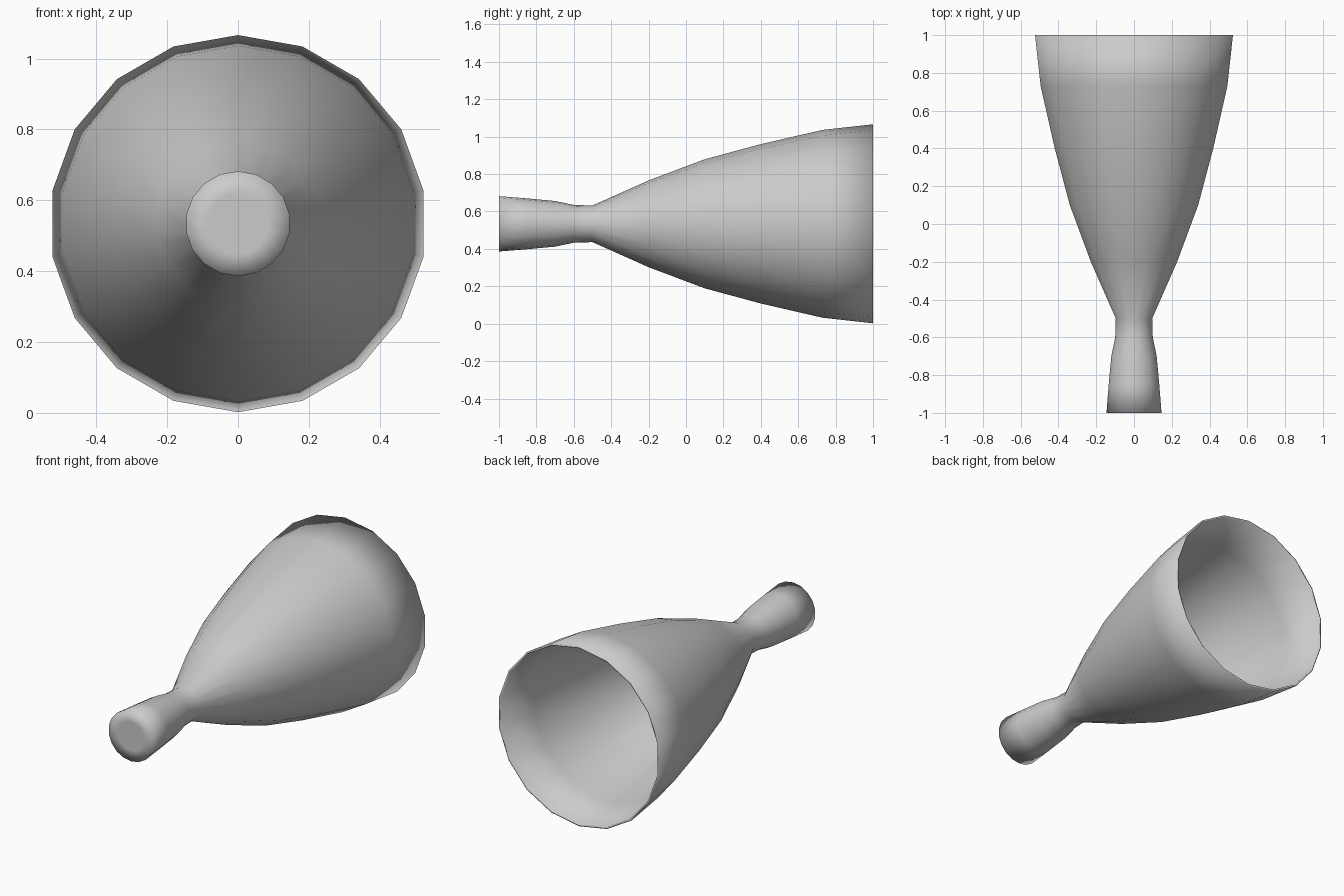
import bpy, bmesh
from math import sin, cos, pi

if "Cube" in bpy.data.objects:
    bpy.data.objects.remove(bpy.data.objects["Cube"])

SIDES = 18
AXIS_Z = 0.534
WALL = 0.01

# Outer profile as (y, radius), from chamber end to bell mouth
outer = [(-1.0, 0.085), (-1.0, 0.148), (-0.85, 0.136), (-0.7, 0.122),
         (-0.6, 0.101), (-0.5, 0.098), (-0.2, 0.232), (0.1, 0.345),
         (0.4, 0.426), (0.73, 0.502), (1.0, 0.532)]

# Inner wall follows the outer one back to the chamber end
inner = [(max(y, -1 + WALL), r - WALL) for y, r in reversed(outer)]


def ring(bm, y, r):
    return [bm.verts.new((r * sin(2 * pi * i / SIDES), y,
                          AXIS_Z + r * cos(2 * pi * i / SIDES)))
            for i in range(SIDES)]


bm = bmesh.new()
rings = [ring(bm, y, r) for y, r in outer + inner]

# Lathe the walls around the y axis
for a, b in zip(rings, rings[1:]):
    for i in range(SIDES):
        j = (i + 1) % SIDES
        bm.faces.new((a[i], a[j], b[j], b[i])).smooth = True

# Flat discs closing the chamber end
for end in (rings[0], rings[-1]):
    bm.faces.new(end).smooth = False

bmesh.ops.recalc_face_normals(bm, faces=bm.faces)
mesh = bpy.data.meshes.new("engine_nozzle")
bm.to_mesh(mesh)
bm.free()
nozzle = bpy.data.objects.new("engine_nozzle", mesh)
bpy.context.collection.objects.link(nozzle)
